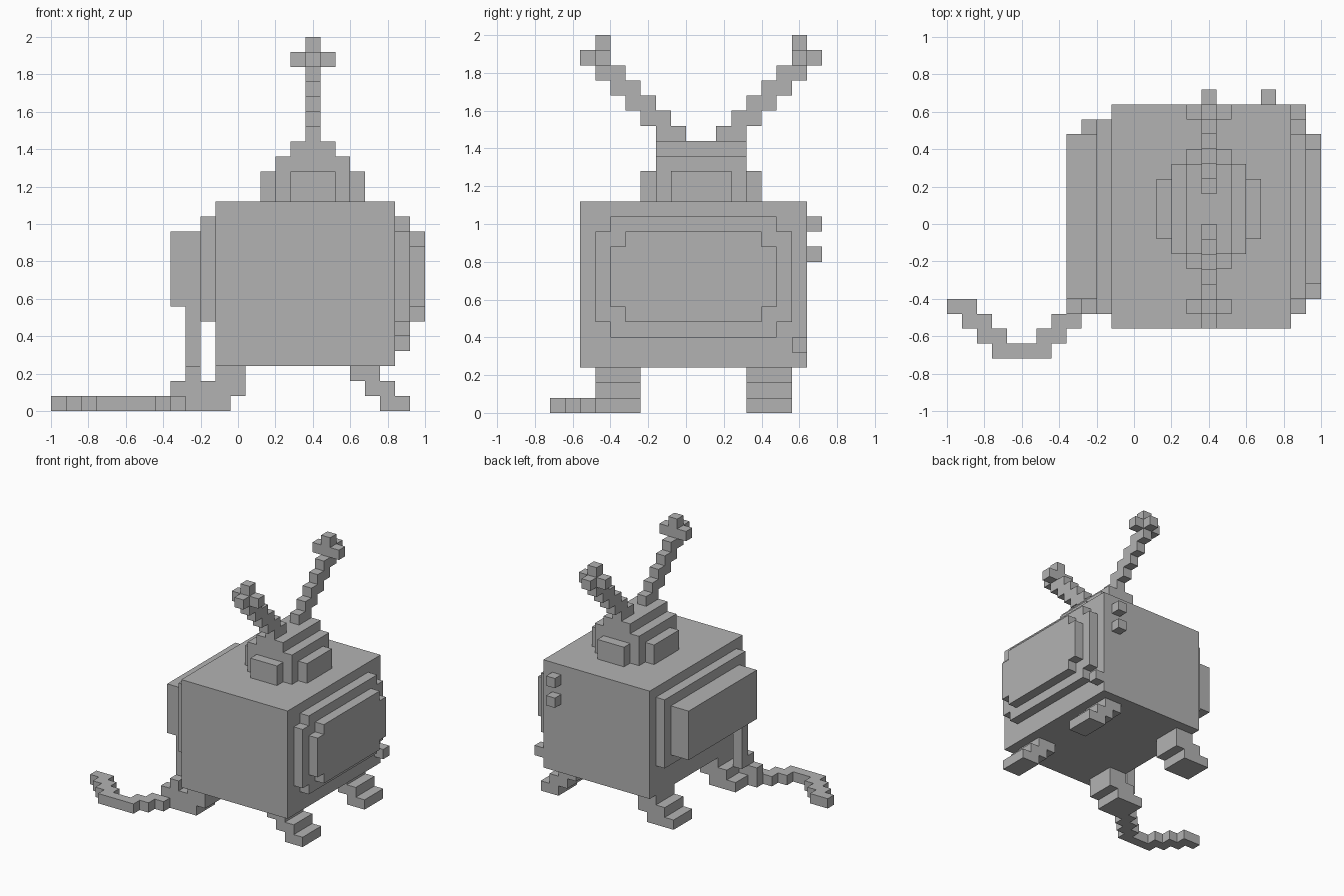
import bpy, bmesh
from mathutils import Vector

if "Cube" in bpy.data.objects:
    bpy.data.objects.remove(bpy.data.objects["Cube"])

UNIT = 0.08
ORIGIN = Vector((-1.0, -0.72, 0.0))

grey = bpy.data.materials.new("plain_grey")
grey.use_nodes = True
COLOUR = (0.45, 0.45, 0.45, 1)
grey.diffuse_color = COLOUR
grey.node_tree.nodes["Principled BSDF"].inputs["Base Color"].default_value = COLOUR


def part(name, *boxes):
    """Join blocks, given as (x, y, z) start-end cell ranges, into one clean shell."""
    cells = {(x, y, z) for bx, by, bz in boxes
             for x in range(*bx) for y in range(*by) for z in range(*bz)}
    bm = bmesh.new()
    for cell in cells:
        for axis in range(3):
            for side in (0, 1):
                near = list(cell)
                near[axis] += 2 * side - 1
                if tuple(near) in cells:
                    continue
                u, v = (axis + 1) % 3, (axis + 2) % 3
                corners = []
                for du, dv in ((0, 0), (1, 0), (1, 1), (0, 1)):
                    p = Vector(cell)
                    p[axis] += side
                    p[u] += du
                    p[v] += dv
                    corners.append(bm.verts.new(ORIGIN + p * UNIT))
                bm.faces.new(corners if side else corners[::-1])
    bmesh.ops.remove_doubles(bm, verts=bm.verts, dist=0.001)
    bmesh.ops.dissolve_limit(bm, angle_limit=0.01, verts=bm.verts, edges=bm.edges)
    mesh = bpy.data.meshes.new(name)
    bm.to_mesh(mesh)
    bm.free()
    mesh.materials.append(grey)
    obj = bpy.data.objects.new(name, mesh)
    bpy.context.collection.objects.link(obj)
    return obj


# Cabinet, rear housing and stepped screen
part("cabinet", ((11, 23), (2, 17), (3, 14)))
part("rear_panel", ((10, 11), (3, 16), (6, 13)))
part("rear_tube_box", ((8, 10), (4, 15), (7, 12)))
part("screen_frame", ((23, 24), (3, 16), (6, 12)), ((23, 24), (4, 15), (5, 13)))
part("screen", ((24, 25), (4, 15), (7, 11)), ((24, 25), (5, 14), (6, 12)))

# Controls
part("power_button", ((23, 24), (16, 17), (4, 5)))
for name, z in (("lower_knob", 10), ("upper_knob", 12)):
    part(name, ((21, 22), (17, 18), (z, z + 1)))

# Splayed stepped legs
for end, y in (("front", (3, 6)), ("back", (13, 16))):
    part(end + "_left_leg", *[((22 - k, 24 - k), y, (k, k + 1)) for k in range(3)])
    part(end + "_right_leg", ((9, 12), y, (0, 1)), ((10, 13), y, (1, 2)),
         ((11, 13), y, (2, 3)))

# Antenna base with rounded steps
part("antenna_base", ((15, 20), (7, 13), (14, 17)), ((14, 21), (8, 12), (14, 16)),
     ((16, 19), (6, 14), (14, 16)), ((16, 19), (7, 13), (17, 18)))


# Pair of leaning antennas with cross-shaped tips
def antenna(name, flip):
    def span(a, b):
        return (20 - b, 20 - a) if flip else (a, b)
    rod = [((17, 18), span(7 - k, 9 - k), (18 + k, 19 + k)) for k in range(6)]
    tip = [((16, 19), span(3, 4), (23, 24)), ((17, 18), span(3, 4), (24, 25))]
    part(name, *rod, *tip)


antenna("front_antenna", False)
antenna("back_antenna", True)

# Power cord hanging from the rear housing and curling over the floor
trail = [(3, 4), (2, 4), (1, 3), (0, 2), (0, 1), (0, 1), (0, 2), (1, 3), (2, 4)]
part("power_cord", ((9, 10), (4, 5), (3, 7)), ((9, 10), (3, 5), (2, 3)),
     ((8, 10), (3, 4), (1, 2)),
     *[((x, x + 1), y, (0, 1)) for x, y in enumerate(trail)])
